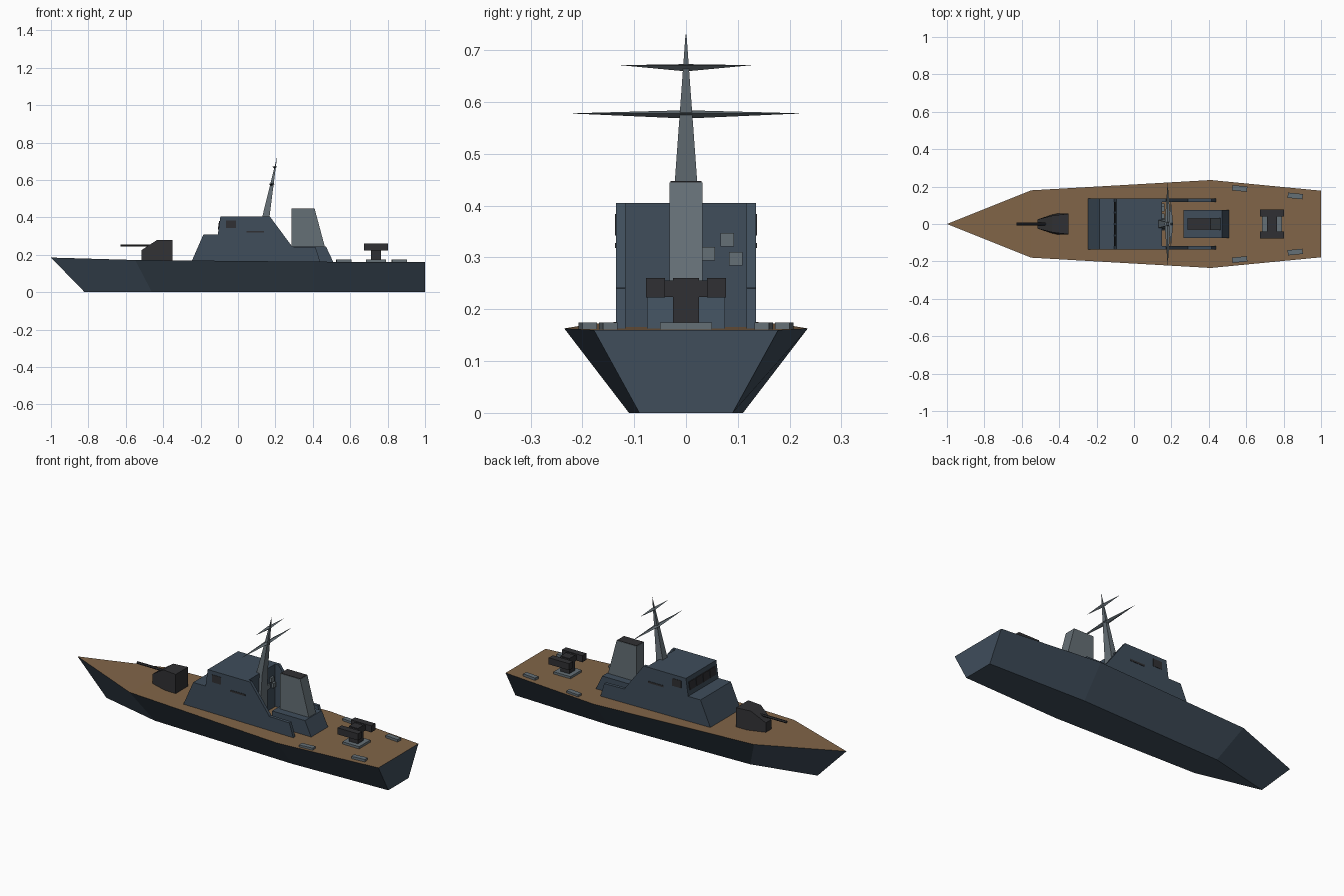
import bpy, bmesh, math
from mathutils import Vector

if "Cube" in bpy.data.objects:
    bpy.data.objects.remove(bpy.data.objects["Cube"])


def material(name, rgb):
    m = bpy.data.materials.new(name)
    m.diffuse_color = (*rgb, 1)
    m.use_nodes = True
    m.node_tree.nodes["Principled BSDF"].inputs["Base Color"].default_value = m.diffuse_color
    return m


BLUE = material("blue_grey_paint", (0.05, 0.075, 0.105))
WOOD = material("deck_brown", (0.22, 0.13, 0.065))
GREY = material("light_grey_paint", (0.13, 0.16, 0.18))
DARK = material("dark_metal", (0.03, 0.03, 0.033))


def finish(name, bm, *mats):
    bmesh.ops.recalc_face_normals(bm, faces=bm.faces[:])
    me = bpy.data.meshes.new(name)
    bm.to_mesh(me)
    bm.free()
    for m in mats:
        me.materials.append(m)
    ob = bpy.data.objects.new(name, me)
    bpy.context.collection.objects.link(ob)
    return ob


def prism(name, profile, half, mat, yc=0.0):
    """Side profile (x, z) spread to +-half in y; half may vary per point."""
    halves = half if isinstance(half, (list, tuple)) else [half] * len(profile)
    bm = bmesh.new()
    a = [bm.verts.new((x, yc - h, z)) for (x, z), h in zip(profile, halves)]
    b = [bm.verts.new((x, yc + h, z)) for (x, z), h in zip(profile, halves)]
    bm.faces.new(a)
    bm.faces.new(b)
    n = len(a)
    for i in range(n):
        j = (i + 1) % n
        bm.faces.new((a[i], a[j], b[j], b[i]))
    return finish(name, bm, mat)


def box(name, lo, hi, mat, rot=0.0):
    bm = bmesh.new()
    bmesh.ops.create_cube(bm, size=1)
    lo, hi = Vector(lo), Vector(hi)
    bmesh.ops.scale(bm, vec=hi - lo, verts=bm.verts)
    ob = finish(name, bm, mat)
    ob.location = (lo + hi) / 2
    ob.rotation_euler.z = rot
    return ob


# Hull: stations of (deck x, deck half width, deck z, keel x, keel half width)
stations = [(-1, 0, 0.185, -0.82, 0), (-0.55, 0.18, 0.172, -0.46, 0.085),
            (0.41, 0.235, 0.163, 0.41, 0.11), (1, 0.178, 0.16, 1, 0.09)]
bm = bmesh.new()
rings = []
for dx, dw, dz, kx, kw in stations:
    rings.append([bm.verts.new(p) for p in ((dx, -dw, dz), (dx, dw, dz), (kx, kw, 0), (kx, -kw, 0))])
for r, s in zip(rings, rings[1:]):
    for i in range(4):
        j = (i + 1) % 4
        f = bm.faces.new((r[i], r[j], s[j], s[i]))
        f.material_index = 1 if i == 0 else 0
bm.faces.new(rings[-1])
bmesh.ops.remove_doubles(bm, verts=bm.verts[:], dist=1e-4)
finish("hull", bm, BLUE, WOOD)

# Superstructure with sloping side walls and funnel base
prism("bridge_block", [(-0.25, 0.16), (-0.185, 0.308), (-0.108, 0.308), (-0.094, 0.405),
                       (0.15, 0.405), (0.15, 0.16)], 0.135, BLUE)
for s in (-1, 1):
    prism("side_wall", [(0.149, 0.16), (0.149, 0.405), (0.17, 0.405), (0.29, 0.243),
                        (0.415, 0.24), (0.44, 0.16)], 0.009, BLUE, s * 0.126)
prism("funnel_base", [(0.265, 0.16), (0.265, 0.245), (0.47, 0.245), (0.51, 0.16)], 0.075, BLUE)
prism("funnel", [(0.285, 0.24), (0.285, 0.445), (0.41, 0.445), (0.465, 0.24)], 0.032, GREY)
box("funnel_cap", (0.287, -0.03, 0.443), (0.408, 0.03, 0.447), DARK)

# Windows: front panes and side openings
for i in range(4):
    prism("front_window", [(-0.108, 0.335), (-0.1015, 0.38), (-0.09, 0.38), (-0.09, 0.335)],
          0.026, DARK, (i - 1.5) * 0.061)
for s in (-1, 1):
    box("side_window", (-0.065, s * 0.135 - 0.002, 0.342), (-0.01, s * 0.135 + 0.002, 0.384), DARK)
    box("side_slit", (0.045, s * 0.135 - 0.002, 0.318), (0.14, s * 0.135 + 0.002, 0.328), DARK)

# Lockers on the rear wall of the bridge
for y, z in ((0.043, 0.307), (0.08, 0.334), (0.096, 0.297)):
    box("wall_locker", (0.149, y - 0.013, z - 0.013), (0.162, y + 0.013, z + 0.013), GREY)

# Raked mast and its two tapered yards
prism("mast", [(0.07, 0.16), (0.21, 0.73), (0.168, 0.40), (0.16, 0.16)],
      [0.036, 0.001, 0.025, 0.036], GREY)


def yard(name, x, z, span, wide, up, down):
    bm = bmesh.new()
    mid = [bm.verts.new((x + a, 0, z + b)) for a, b in ((-wide, 0), (0, up), (wide, 0), (0, -down))]
    for s in (-1, 1):
        tip = bm.verts.new((x, s * span, z))
        for i in range(4):
            bm.faces.new((mid[i], mid[(i + 1) % 4], tip))
    finish(name, bm, GREY)


yard("lower_yard", 0.18, 0.578, 0.226, 0.016, 0.006, 0.01)
yard("upper_yard", 0.197, 0.671, 0.127, 0.012, 0.002, 0.012)

# Forward gun turret and barrel
prism("gun_turret", [(-0.515, 0.16), (-0.515, 0.225), (-0.435, 0.278), (-0.35, 0.278),
                     (-0.35, 0.16), (-0.42, 0.16)], [0.025, 0.025, 0.045, 0.055, 0.055, 0.055], DARK)
bm = bmesh.new()
bmesh.ops.create_cone(bm, cap_ends=True, segments=6, radius1=0.007, radius2=0.007, depth=0.165)
barrel = finish("gun_barrel", bm, DARK)
barrel.location = (-0.545, 0, 0.25)
barrel.rotation_euler.y = math.pi / 2

# Aft twin launcher on a plate
box("launcher_plate", (0.685, -0.05, 0.158), (0.79, 0.05, 0.174), GREY)
box("launcher_post", (0.71, -0.025, 0.172), (0.765, 0.025, 0.26), DARK)
box("launcher_bridge", (0.71, -0.045, 0.224), (0.765, 0.045, 0.255), DARK)
for s in (-1, 1):
    box("launcher_tube", (0.675, s * 0.059 - 0.018, 0.223), (0.802, s * 0.059 + 0.018, 0.26), DARK)

# Deck lockers along the stern edges
for x, y in ((0.565, 0.19), (0.862, 0.15)):
    for s in (-1, 1):
        box("deck_locker", (x - 0.04, s * y - 0.014, 0.158), (x + 0.04, s * y + 0.014, 0.174),
            GREY, -s * 0.1)
